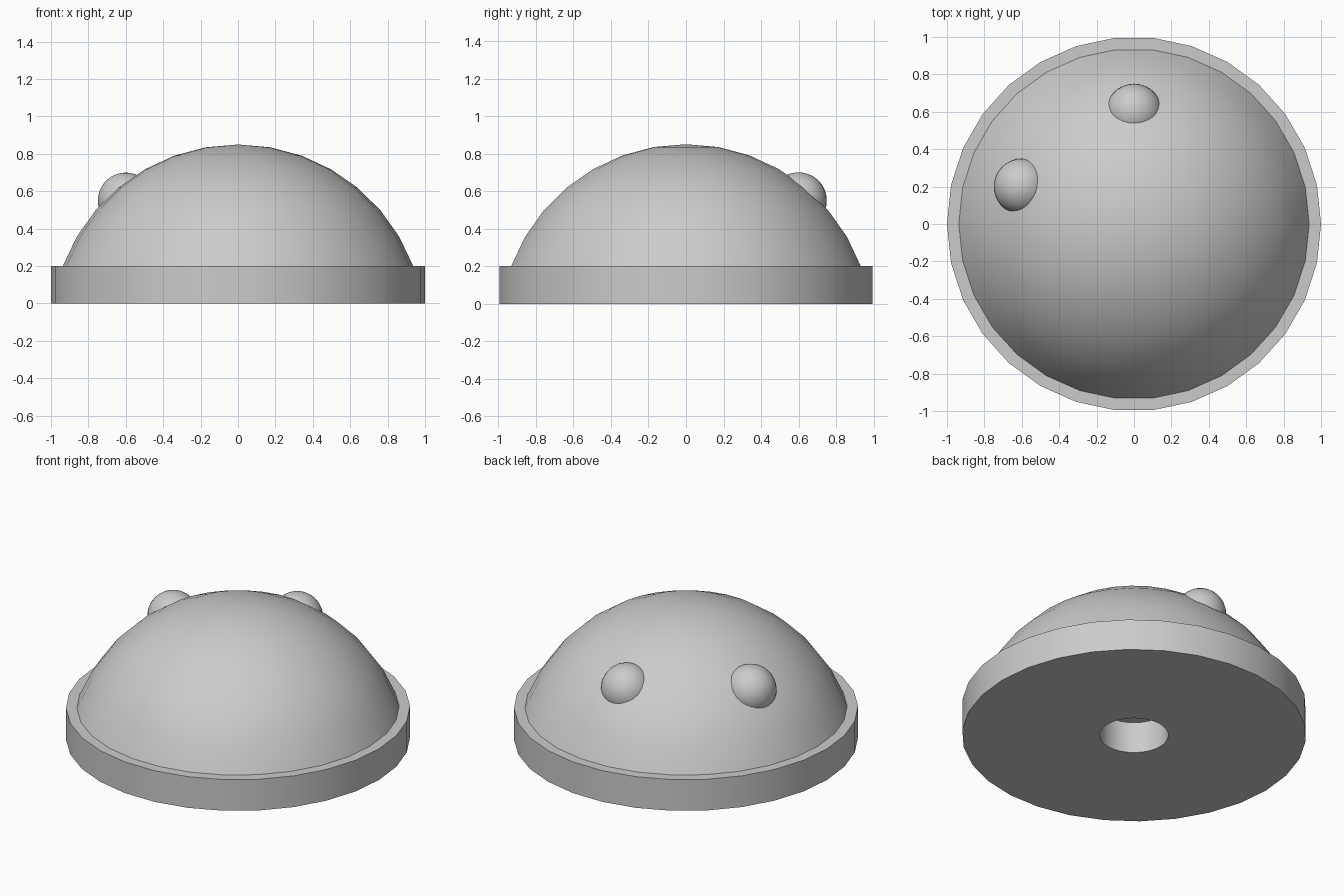
import bpy, bmesh, math
from mathutils import Matrix, Vector

default = bpy.data.objects.get("Cube")
if default:
    bpy.data.objects.remove(default, do_unlink=True)

GREY = (0.6, 0.6, 0.6, 1.0)
SEGMENTS = 30
DOME_CENTRE = Vector((0, 0, -0.15))   # unit sphere sunk into the base
BASE_HEIGHT = 0.2
HOLE_RADIUS = 0.2

mat = bpy.data.materials.new("light grey")
mat.use_nodes = True
mat.diffuse_color = GREY
mat.node_tree.nodes["Principled BSDF"].inputs["Base Color"].default_value = GREY


def finish(bm, name):
    """Turn a bmesh into a grey object, smooth with sharp corners kept."""
    bmesh.ops.recalc_face_normals(bm, faces=bm.faces[:])
    mesh = bpy.data.meshes.new(name)
    bm.to_mesh(mesh)
    bm.free()
    mesh.materials.append(mat)
    obj = bpy.data.objects.new(name, mesh)
    bpy.context.collection.objects.link(obj)
    bpy.ops.object.select_all(action='DESELECT')
    obj.select_set(True)
    bpy.context.view_layer.objects.active = obj
    bpy.ops.object.shade_smooth_by_angle(angle=math.radians(30))
    return obj


# Domed body: arc, stepped rim, base wall, underside and blind hole in one lathe
rim_angle = math.acos(BASE_HEIGHT - DOME_CENTRE.z)
STEPS = 7
profile = [(math.sin(rim_angle * i / STEPS),
            math.cos(rim_angle * i / STEPS) + DOME_CENTRE.z)
           for i in range(STEPS + 1)]
profile += [(1, BASE_HEIGHT), (1, 0), (HOLE_RADIUS, 0),
            (HOLE_RADIUS, BASE_HEIGHT), (0, BASE_HEIGHT)]

bm = bmesh.new()
verts = [bm.verts.new((r, 0, z)) for r, z in profile]
edges = [bm.edges.new(pair) for pair in zip(verts, verts[1:])]
bmesh.ops.spin(bm, geom=verts + edges, cent=(0, 0, 0), axis=(0, 0, 1),
               angle=math.tau, steps=SEGMENTS)
bmesh.ops.remove_doubles(bm, verts=bm.verts[:], dist=1e-4)
finish(bm, "domed_body")

# Round studs on the dome, without the part buried inside it
for name, place in (("back_stud", Vector((0, 0.6, 0.55))),
                    ("right_stud", Vector((-0.6, 0.2, 0.55)))):
    bm = bmesh.new()
    bmesh.ops.create_uvsphere(bm, u_segments=SEGMENTS, v_segments=18, radius=0.15,
                              matrix=Matrix.Translation(place))
    buried = [v for v in bm.verts if (v.co - DOME_CENTRE).length < 0.94]
    bmesh.ops.delete(bm, geom=buried, context='VERTS')
    finish(bm, name)
